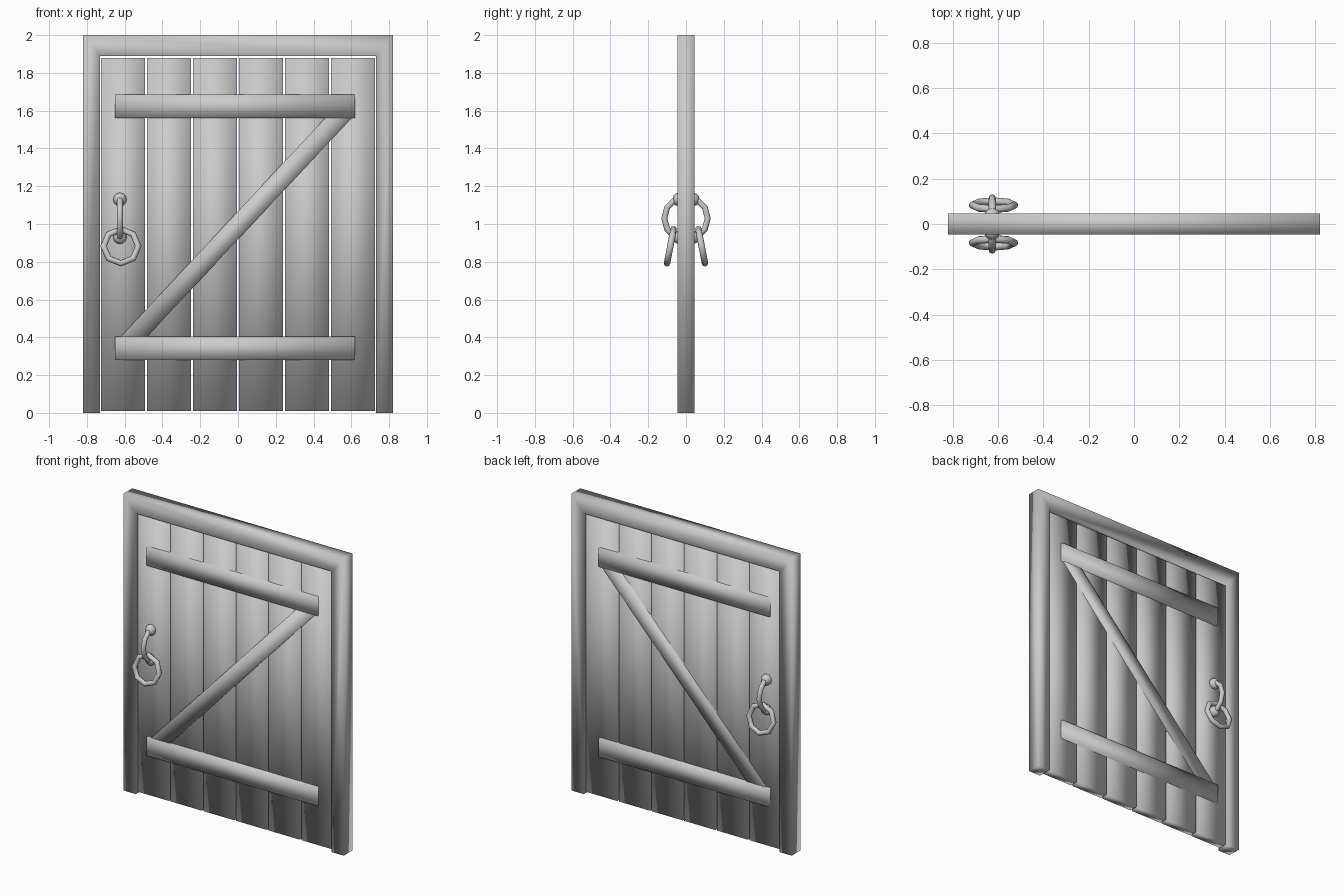
import bpy, bmesh, math
from mathutils import Vector, Matrix

if "Cube" in bpy.data.objects:
    bpy.data.objects.remove(bpy.data.objects["Cube"])

grey = bpy.data.materials.new("plain_grey")
grey.use_nodes = True
grey.diffuse_color = (0.6, 0.6, 0.6, 1)
grey.node_tree.nodes["Principled BSDF"].inputs["Base Color"].default_value = (0.6, 0.6, 0.6, 1)


def finish(name, bm):
    """Turn a bmesh into a fully smooth-shaded grey object."""
    bmesh.ops.recalc_face_normals(bm, faces=bm.faces)
    for face in bm.faces:
        face.smooth = True
    mesh = bpy.data.meshes.new(name)
    bm.to_mesh(mesh)
    bm.free()
    mesh.materials.append(grey)
    obj = bpy.data.objects.new(name, mesh)
    bpy.context.collection.objects.link(obj)
    return obj


def slab(name, quads, half_depth):
    """Extrude joined front-view quads through the door thickness."""
    bm = bmesh.new()
    verts = {}
    for quad in quads:
        for p in quad:
            if p not in verts:
                verts[p] = bm.verts.new((p[0], -half_depth, p[1]))
        bm.faces.new([verts[p] for p in quad])
    out = bmesh.ops.extrude_face_region(bm, geom=bm.faces[:])
    moved = [g for g in out["geom"] if isinstance(g, bmesh.types.BMVert)]
    bmesh.ops.translate(bm, verts=moved, vec=(0, 2 * half_depth, 0))
    return finish(name, bm)


def box(name, x0, x1, z0, z1, half_depth):
    return slab(name, [((x0, z0), (x1, z0), (x1, z1), (x0, z1))], half_depth)


def torus(name, radius, tube, around, sides, matrix):
    """Low-poly ring lying in the local XZ plane."""
    bm = bmesh.new()
    loops = []
    for i in range(around):
        a = math.tau * i / around
        out = Vector((math.cos(a), 0, math.sin(a)))
        loop = []
        for j in range(sides):
            b = math.tau * j / sides
            p = out * (radius + tube * math.cos(b)) + Vector((0, tube * math.sin(b), 0))
            loop.append(bm.verts.new(matrix @ p))
        loops.append(loop)
    for i in range(around):
        for j in range(sides):
            l, m, k = loops[i], loops[(i + 1) % around], (j + 1) % sides
            bm.faces.new((l[j], m[j], m[k], l[k]))
    return finish(name, bm)


# Mitred door frame
W, IN, TOP, IN_TOP = 0.82, 0.73, 2.0, 1.89
slab("door_frame", [
    ((-W, 0), (-IN, 0), (-IN, IN_TOP), (-W, TOP)),
    ((-W, TOP), (-IN, IN_TOP), (IN, IN_TOP), (W, TOP)),
    ((W, TOP), (IN, IN_TOP), (IN, 0), (W, 0)),
], 0.046)

# Vertical planks with narrow gaps
PITCH = 2 * IN / 6
for i in range(6):
    left = -IN + i * PITCH
    box(f"plank_{i + 1}", left + 0.005, left + PITCH - 0.006, 0.01, 1.88, 0.028)

# Cross braces and diagonal, showing on both sides
box("lower_brace", -0.65, 0.62, 0.28, 0.405, 0.043)
box("upper_brace", -0.65, 0.62, 1.56, 1.685, 0.043)
start, end = Vector((-0.55, 0.405)), Vector((0.53, 1.56))
along = (end - start).normalized()
side = Vector((-along.y, along.x)) * 0.051
start, end = start - along * 0.05, end + along * 0.05
slab("diagonal_brace",
     [tuple(tuple(p) for p in (start - side, end - side, end + side, start + side))], 0.038)

# Handle loop passing through the door
HX, HZ = -0.625, 1.03
torus("handle_loop", 0.115, 0.016, 12, 8,
      Matrix.Translation((HX, 0, HZ)) @ Matrix.Rotation(math.pi / 2, 4, 'Z'))

# Loop sockets and hanging pull rings on each face
for word, s in (("front", -1), ("back", 1)):
    for level, dz in (("upper", 0.1), ("lower", -0.1)):
        bm = bmesh.new()
        bmesh.ops.create_uvsphere(bm, u_segments=8, v_segments=6, radius=0.036,
                                  matrix=Matrix.Translation((HX, s * 0.036, HZ + dz)))
        finish(f"{word}_{level}_socket", bm)
    torus(f"{word}_pull_ring", 0.092, 0.017, 8, 8,
          Matrix.Translation((HX + 0.005, s * 0.083, 0.882))
          @ Matrix.Rotation(s * math.radians(11), 4, 'X'))
